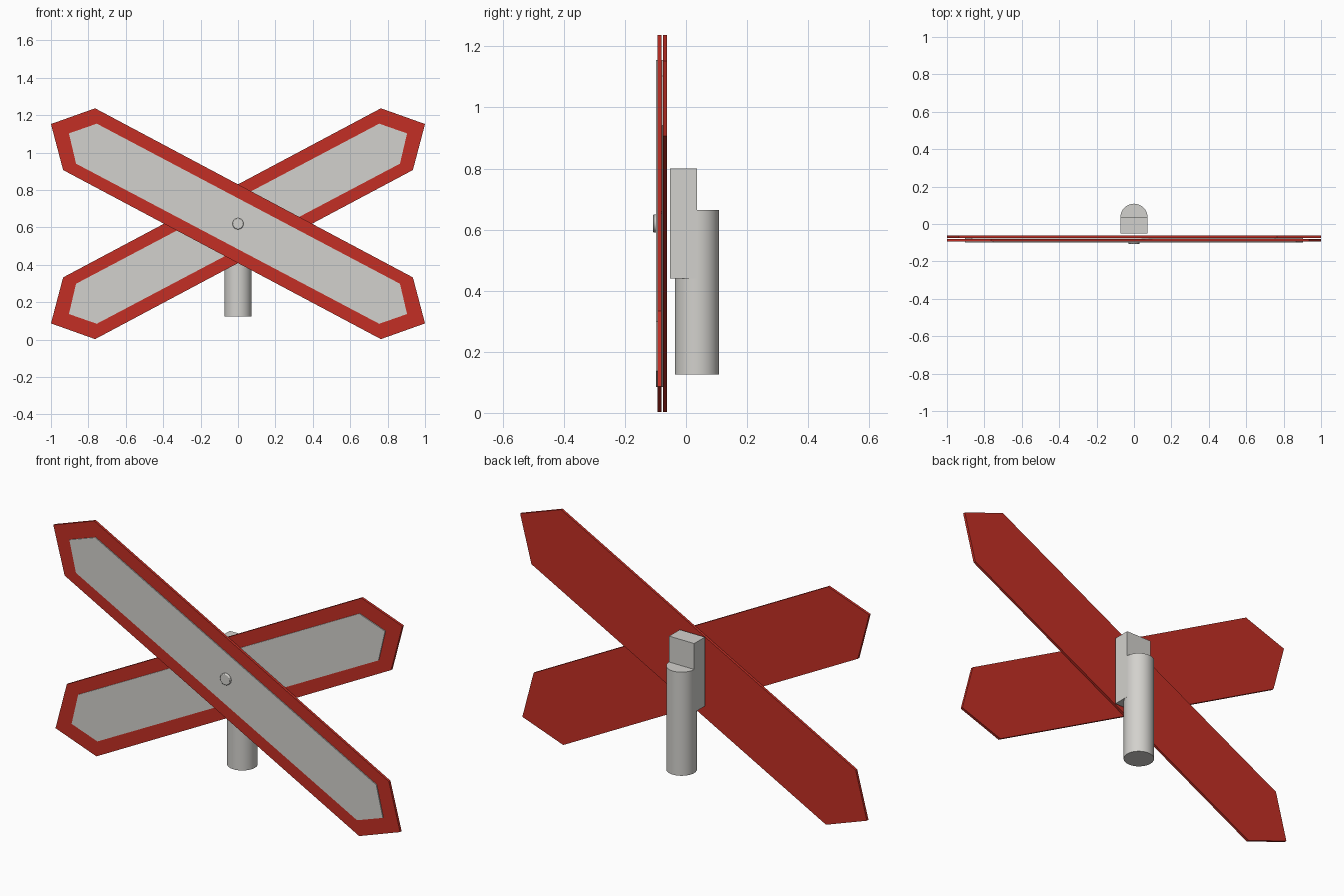
import bpy
import bmesh
from math import pi
from mathutils import Matrix, Vector

cube = bpy.data.objects.get("Cube")
if cube:
    bpy.data.objects.remove(cube, do_unlink=True)

CENTRE_Z = 0.62


def material(name, rgb):
    mat = bpy.data.materials.new(name)
    mat.use_nodes = True
    mat.diffuse_color = (*rgb, 1)
    mat.node_tree.nodes["Principled BSDF"].inputs["Base Color"].default_value = (*rgb, 1)
    return mat


red = material("sign red", (0.55, 0.028, 0.018))
grey = material("pale grey", (0.65, 0.64, 0.61))


def add_object(name, bm, mat):
    bmesh.ops.recalc_face_normals(bm, faces=bm.faces)
    mesh = bpy.data.meshes.new(name)
    bm.to_mesh(mesh)
    bm.free()
    mesh.materials.append(mat)
    obj = bpy.data.objects.new(name, mesh)
    bpy.context.collection.objects.link(obj)
    return obj


def blade(name, half, side, y_front, y_back, mat):
    """Pointed board: half an outline, turned half way round, then extruded."""
    outline = half + [(-x, -z) for x, z in half]
    bm = bmesh.new()
    verts = [bm.verts.new((side * x, y_front, z + CENTRE_Z)) for x, z in outline]
    face = bm.faces.new(verts)
    out = bmesh.ops.extrude_face_region(bm, geom=[face])
    moved = [v for v in out["geom"] if isinstance(v, bmesh.types.BMVert)]
    bmesh.ops.translate(bm, verts=moved, vec=(0, y_back - y_front, 0))
    return add_object(name, bm, mat)


def cylinder(name, radius, depth, centre, axis_y=False):
    turn = Matrix.Rotation(pi / 2 if axis_y else 0, 4, "X")
    bm = bmesh.new()
    bmesh.ops.create_cone(bm, cap_ends=True, segments=48, radius1=radius, radius2=radius,
                          depth=depth, matrix=Matrix.Translation(centre) @ turn)
    obj = add_object(name, bm, grey)
    bpy.ops.object.select_all(action="DESELECT")
    bpy.context.view_layer.objects.active = obj
    obj.select_set(True)
    bpy.ops.object.shade_smooth_by_angle()
    return obj


# Crossed boards, each with a raised pale panel on its front
board = [(-1, 0.533), (-0.764, 0.617), (0.935, -0.287)]
panel = [(-0.904, 0.483), (-0.755, 0.535), (0.866, -0.321)]
for label, side, y in (("front", 1, -0.093), ("rear", -1, -0.075)):
    blade(label + "_board", board, side, y, y + 0.013, red)
    blade(label + "_panel", panel, side, y - 0.005, y + 0.002, grey)

# Bolt head at the crossing
bolt = cylinder("bolt_head", 0.03, 0.018, Vector((0, -0.099, CENTRE_Z)), axis_y=True)
bevel = bolt.modifiers.new("rounded rim", "BEVEL")
bevel.width = 0.004
bevel.segments = 2

# Post and the mounting block in front of it
cylinder("post", 0.0725, 0.54, Vector((0, 0.036, 0.395)))
bm = bmesh.new()
bmesh.ops.create_cube(bm, size=1, matrix=Matrix.Translation((0, -0.008, 0.62))
                      @ Matrix.Diagonal((0.145, 0.088, 0.36, 1)))
add_object("mounting_block", bm, grey)
